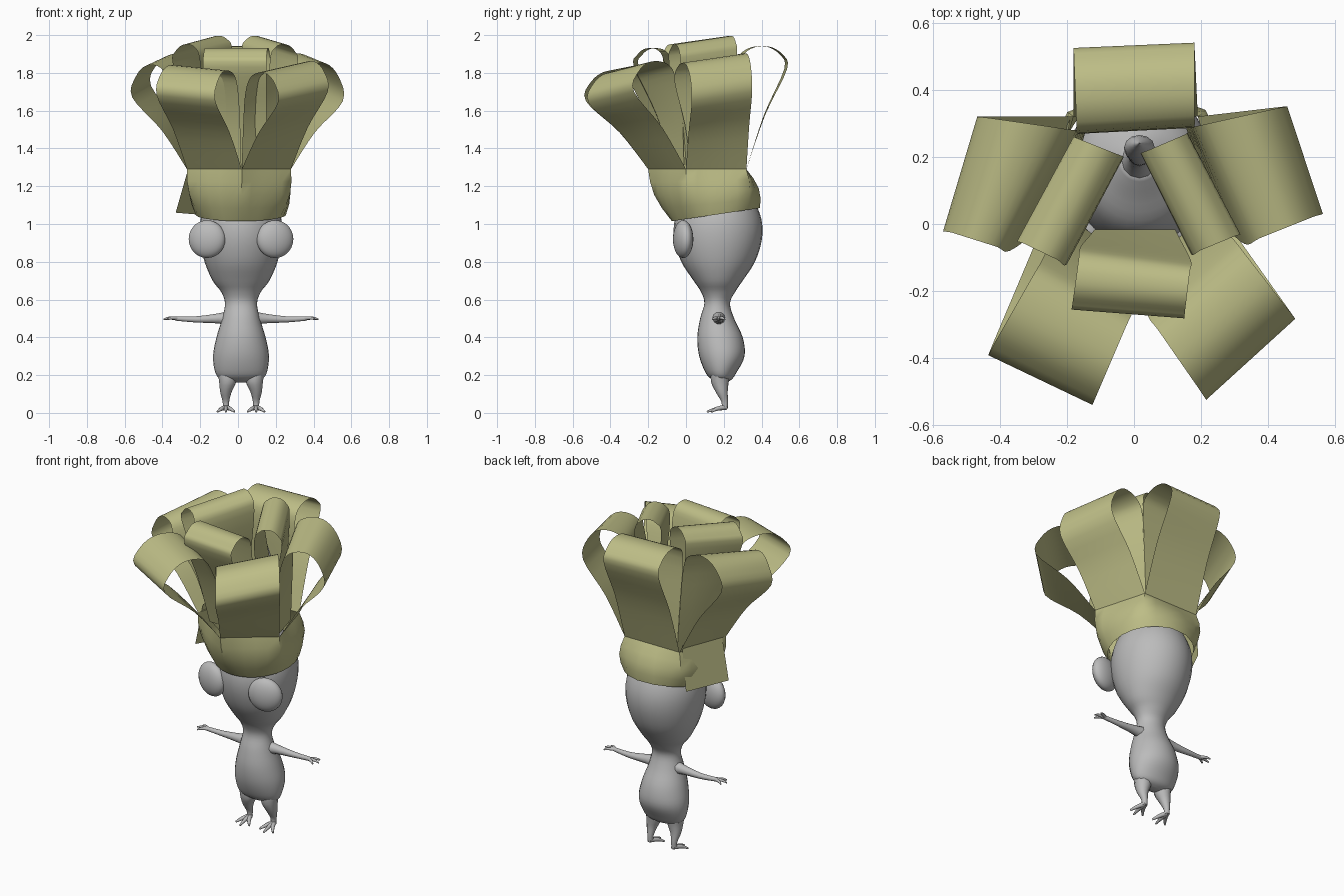
import bpy
import bmesh
import math
from mathutils import Vector

default_cube = bpy.data.objects.get("Cube")
if default_cube:
    bpy.data.objects.remove(default_cube, do_unlink=True)


def make_material(name, colour):
    material = bpy.data.materials.new(name)
    material.use_nodes = True
    material.diffuse_color = colour
    material.node_tree.nodes["Principled BSDF"].inputs["Base Color"].default_value = colour
    return material


skin = make_material("pale grey skin", (0.5, 0.5, 0.5, 1))
leaf = make_material("olive leaf", (0.51, 0.51, 0.24, 1))


def smooth_path(stations, steps):
    """Catmull-Rom interpolation through tuples of any length."""
    result = []
    last = len(stations) - 1
    for i in range(last):
        a, b = stations[max(i - 1, 0)], stations[i]
        c, d = stations[i + 1], stations[min(i + 2, last)]
        for k in range(steps):
            t = k / steps
            result.append(tuple(
                q + t * (r - p) / 2 + t * t * (p - 2.5 * q + 2 * r - s / 2)
                + t ** 3 * (1.5 * (q - r) + (s - p) / 2)
                for p, q, r, s in zip(a, b, c, d)))
    result.append(stations[-1])
    return result


def finish(name, bm, material, angle=50):
    bmesh.ops.recalc_face_normals(bm, faces=bm.faces)
    mesh = bpy.data.meshes.new(name)
    bm.to_mesh(mesh)
    bm.free()
    mesh.materials.append(material)
    obj = bpy.data.objects.new(name, mesh)
    bpy.context.collection.objects.link(obj)
    bpy.ops.object.select_all(action="DESELECT")
    obj.select_set(True)
    bpy.context.view_layer.objects.active = obj
    bpy.ops.object.shade_smooth_by_angle(angle=math.radians(angle))
    return obj


def loft(bm, rings, closed=True, capped=False):
    rows = [[bm.verts.new(p) for p in ring] for ring in rings]
    count = len(rows[0])
    for low, high in zip(rows, rows[1:]):
        for i in range(count if closed else count - 1):
            j = (i + 1) % count
            bm.faces.new((low[i], low[j], high[j], high[i]))
    if capped:
        bm.faces.new(rows[0])
        bm.faces.new(rows[-1])


def upright(bm, stations, sides=28, steps=4):
    """Stations are (x, y, z, half width, half depth)."""
    rings = []
    for x, y, z, rx, ry in smooth_path(stations, steps):
        turns = [math.tau * i / sides for i in range(sides)]
        rings.append([(x + max(rx, 0.001) * math.cos(a),
                       y + max(ry, 0.001) * math.sin(a), z) for a in turns])
    loft(bm, rings, capped=True)


def tube(bm, stations, sides=10, steps=3):
    """Stations are (x, y, z, radius); rings follow the overall direction."""
    path = smooth_path(stations, steps)
    axis = Vector(path[-1][:3]) - Vector(path[0][:3])
    turn = axis.to_track_quat("Z", "Y")
    rings = []
    for x, y, z, r in path:
        rings.append([Vector((x, y, z)) + turn @ Vector(
            (r * math.cos(math.tau * i / sides), r * math.sin(math.tau * i / sides), 0))
            for i in range(sides)])
    loft(bm, rings, capped=True)


# Torso and head in one lathe-like skin
MID = 0.016
bm = bmesh.new()
upright(bm, [
    (MID, 0.19, 0.16, 0.03, 0.02), (MID, 0.19, 0.175, 0.10, 0.05),
    (MID, 0.185, 0.21, 0.135, 0.08), (MID, 0.19, 0.30, 0.148, 0.12),
    (MID, 0.18, 0.40, 0.13, 0.12), (MID, 0.165, 0.50, 0.10, 0.09),
    (MID, 0.165, 0.58, 0.085, 0.068), (MID, 0.17, 0.64, 0.105, 0.09),
    (MID, 0.17, 0.70, 0.15, 0.13), (MID, 0.17, 0.80, 0.193, 0.195),
    (MID, 0.17, 0.92, 0.217, 0.232), (MID, 0.17, 1.03, 0.213, 0.228),
    (MID, 0.17, 1.14, 0.17, 0.18), (MID, 0.18, 1.21, 0.10, 0.10),
    (MID, 0.19, 1.25, 0.055, 0.055)])
finish("body", bm, skin)

# Bud-like stem hidden among the leaves
bm = bmesh.new()
upright(bm, [
    (MID, 0.18, 1.2, 0.07, 0.07), (MID, 0.20, 1.32, 0.035, 0.035),
    (MID, 0.21, 1.48, 0.035, 0.035), (MID, 0.23, 1.6, 0.045, 0.035),
    (MID, 0.24, 1.72, 0, 0)], sides=12)
finish("stem", bm, skin)

# Limbs and eyes, one set per side
for side, word in ((-1, "right"), (1, "left")):
    bm = bmesh.new()
    hand_x = MID + side * 0.35
    tube(bm, [(MID + side * 0.05, 0.17, 0.50, 0.045), (MID + side * 0.12, 0.175, 0.50, 0.028),
              (MID + side * 0.24, 0.18, 0.495, 0.017), (hand_x, 0.175, 0.50, 0.012)])
    for reach, spread in ((0.04, -0.035), (0.06, -0.005), (0.045, 0.03)):
        tube(bm, [(hand_x - side * 0.015, 0.175, 0.50, 0.010),
                  (hand_x + side * reach * 0.5, 0.175 + spread * 0.6, 0.502, 0.008),
                  (hand_x + side * reach, 0.175 + spread, 0.495, 0.004)], sides=8)
    finish(word + "_arm", bm, skin)

    bm = bmesh.new()
    foot_x = MID + side * 0.08
    tube(bm, [(foot_x - side * 0.005, 0.185, 0.24, 0.055), (foot_x - side * 0.01, 0.18, 0.17, 0.048),
              (foot_x, 0.19, 0.11, 0.031), (foot_x, 0.205, 0.06, 0.018),
              (foot_x, 0.205, 0.022, 0.016)])
    for spread, tip_y in ((-0.045, 0.135), (0, 0.11), (0.045, 0.135)):
        tube(bm, [(foot_x, 0.212, 0.03, 0.014), (foot_x + spread * 0.5, 0.165, 0.022, 0.011),
                  (foot_x + spread, tip_y, 0.006, 0.005)], sides=8)
    finish(word + "_leg", bm, skin)

    bm = bmesh.new()
    bmesh.ops.create_uvsphere(bm, u_segments=24, v_segments=14, radius=0.1)
    eye = finish(word + "_eye", bm, skin)
    eye.location = (MID + side * 0.18, -0.015, 0.92)
    eye.scale = (1, 0.5, 1)
    eye.rotation_euler.z = side * math.radians(14)

# Leaf collar: round at the head, five-cornered where the loops begin
FRONT, LEFT, BACK_LEFT = (0.02, -0.2), (0.28, 0.0), (0.19, 0.32)
BACK_RIGHT, RIGHT = (-0.18, 0.32), (-0.27, 0.0)
corners = [FRONT, LEFT, BACK_LEFT, BACK_RIGHT, RIGHT]
centre = Vector((0.015, 0.16))
ROOT = 1.29
rim = []
for i, corner in enumerate(corners):
    following = Vector(corners[(i + 1) % len(corners)])
    rim += [Vector(corner).lerp(following, k / 5) for k in range(5)]
rings = []
for step in range(5):
    t = step / 4
    ring = []
    for p in rim:
        a = math.atan2(p.y - centre.y, p.x - centre.x)
        low = centre + Vector((0.24 * math.cos(a), 0.235 * math.sin(a)))
        hem = 1.05 + 0.035 * math.sin(a)
        spot = low.lerp(p, t) + (p - centre).normalized() * 0.03 * math.sin(math.pi * t)
        ring.append((spot.x, spot.y, hem + (ROOT - hem) * t))
    rings.append(ring)
bm = bmesh.new()
loft(bm, rings)
finish("leaf_collar", bm, leaf)

# Loose end of the collar on the right side
bm = bmesh.new()
loft(bm, [[(-0.33, 0.06, 1.06), (-0.21, 0.3, 1.05)],
          [(-0.25, 0.02, 1.34), (-0.19, 0.31, 1.33)]], closed=False)
finish("collar_flap", bm, leaf)


def leaf_loop(name, drop, *edges):
    """Each edge of the ribbon: root, outer and inner (x, y), then its top height."""
    tracks = []
    for root, outer, inner, top in edges:
        root, outer, inner = Vector(root), Vector(outer), Vector(inner)
        bulge = top - drop
        tracks.append([
            (*root, ROOT),
            (*root.lerp(outer, 0.46), ROOT + (bulge - ROOT) * 0.54),
            (*outer, bulge),
            (*outer.lerp(inner, 0.1), top - drop * 0.35),
            (*outer.lerp(inner, 0.4), top),
            (*outer.lerp(inner, 0.8), top - 0.015),
            (*inner, top - 0.1),
            (*inner.lerp(root.lerp(centre, 0.2), 0.6), 1.52),
            (*root.lerp(centre, 0.2), ROOT - 0.04)])
    stations = [a + b for a, b in zip(*tracks)]
    rings = []
    for s in smooth_path(stations, 4):
        start, end = Vector(s[:3]), Vector(s[3:])
        rings.append([start.lerp(end, k / 4) for k in range(5)])
    bm = bmesh.new()
    loft(bm, rings, closed=False)
    finish(name, bm, leaf)


# Outer ring of five loops
leaf_loop("front_right_loop", 0.16,
          (RIGHT, (-0.43, -0.38), (-0.27, -0.10), 1.84),
          (FRONT, (-0.12, -0.53), (0.0, -0.25), 1.81))
leaf_loop("front_left_loop", 0.16,
          (FRONT, (0.21, -0.515), (0.04, -0.27), 1.80),
          (LEFT, (0.475, -0.275), (0.30, -0.05), 1.86))
leaf_loop("left_loop", 0.2,
          (LEFT, (0.555, 0.03), (0.33, -0.06), 1.85),
          (BACK_LEFT, (0.45, 0.35), (0.18, 0.29), 1.9))
leaf_loop("back_loop", 0.12,
          (BACK_LEFT, (0.18, 0.535), (0.18, 0.29), 1.94),
          (BACK_RIGHT, (-0.18, 0.52), (-0.17, 0.27), 1.94))
leaf_loop("right_loop", 0.17,
          (BACK_RIGHT, (-0.46, 0.32), (-0.18, 0.28), 1.9),
          (RIGHT, (-0.56, -0.02), (-0.37, -0.08), 1.84))

# Inner ring of three taller loops
leaf_loop("inner_front_loop", 0.1,
          ((-0.15, -0.06), (-0.185, -0.25), (-0.16, -0.07), 1.93),
          ((0.15, -0.06), (0.15, -0.275), (0.17, -0.11), 1.93))
leaf_loop("inner_right_loop", 0.1,
          ((-0.19, -0.01), (-0.345, -0.05), (-0.2, -0.12), 1.95),
          ((-0.13, 0.24), (-0.18, 0.26), (-0.03, 0.2), 1.995))
leaf_loop("inner_left_loop", 0.1,
          ((0.15, 0.24), (0.16, 0.27), (0.02, 0.21), 1.995),
          ((0.2, -0.01), (0.315, -0.03), (0.17, -0.09), 1.95))
